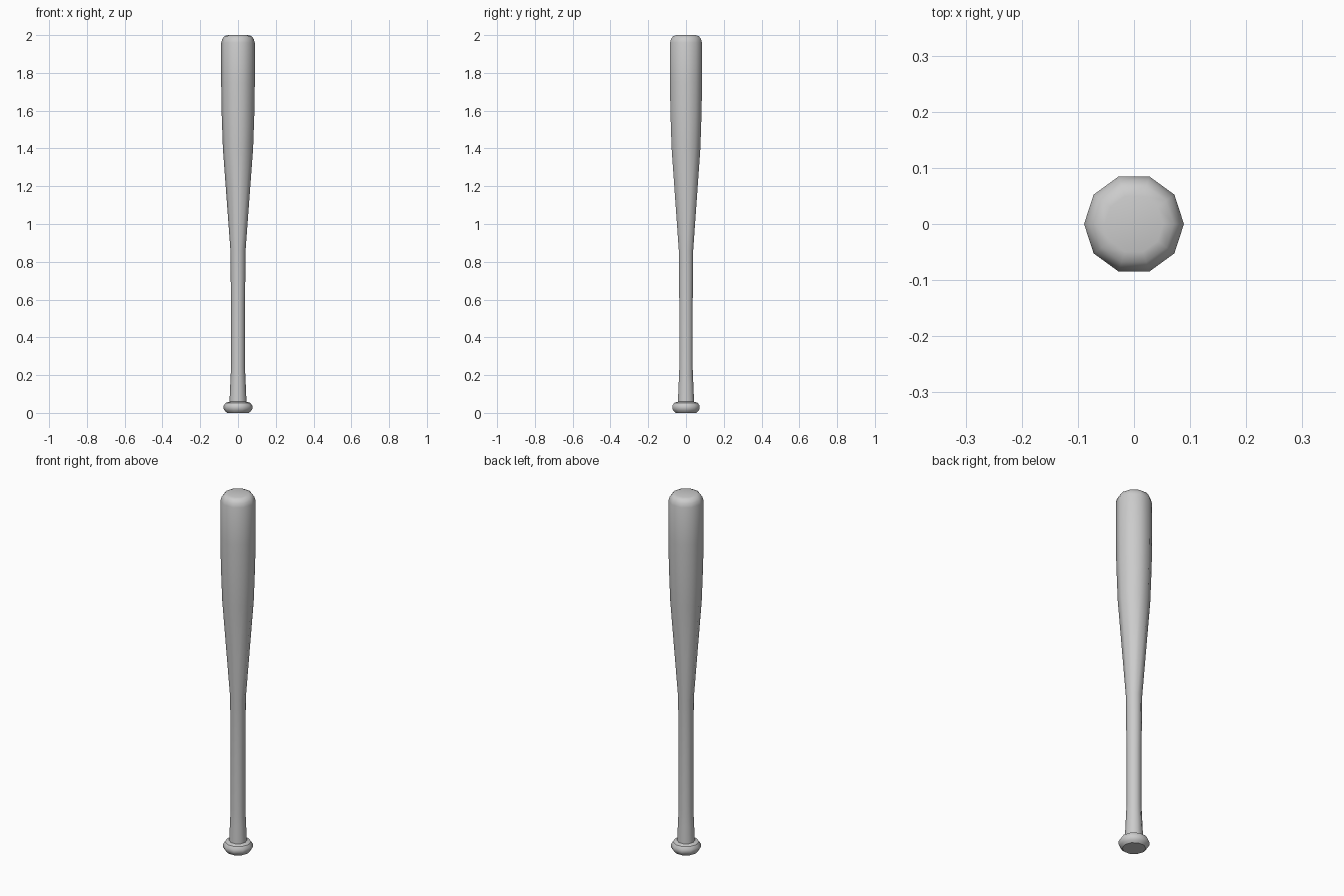
import bpy, bmesh, math

if "Cube" in bpy.data.objects:
    bpy.data.objects.remove(bpy.data.objects["Cube"])

SIDES = 10

# Bat outline as (radius, height), from knob to barrel tip
profile = [
    (0.058, 0.0), (0.069, 0.01), (0.076, 0.022), (0.076, 0.038),
    (0.066, 0.053), (0.045, 0.059),                      # knob
    (0.041, 0.15), (0.037, 0.24), (0.037, 0.55), (0.040, 0.86),  # handle
    (0.080, 1.40), (0.087, 1.60),                        # taper
    (0.089, 1.75), (0.089, 1.96), (0.083, 1.98),
    (0.071, 1.995), (0.052, 2.0),                        # barrel and rounded tip
]

# Lathe the outline into ten-sided rings
bm = bmesh.new()
rings = []
for r, z in profile:
    rings.append([bm.verts.new((r * math.cos(2 * math.pi * i / SIDES),
                                r * math.sin(2 * math.pi * i / SIDES), z))
                  for i in range(SIDES)])
for a, b in zip(rings, rings[1:]):
    for i in range(SIDES):
        j = (i + 1) % SIDES
        bm.faces.new((a[i], a[j], b[j], b[i]))

# End caps
bm.faces.new(rings[0][::-1])
bm.faces.new(rings[-1])

mesh = bpy.data.meshes.new("baseball_bat")
bm.to_mesh(mesh)
bm.free()
bat = bpy.data.objects.new("baseball_bat", mesh)
bpy.context.collection.objects.link(bat)

# Smooth shading all round, crisp at the knob
bpy.context.view_layer.objects.active = bat
bat.select_set(True)
bpy.ops.object.shade_smooth_by_angle(angle=math.radians(40))
